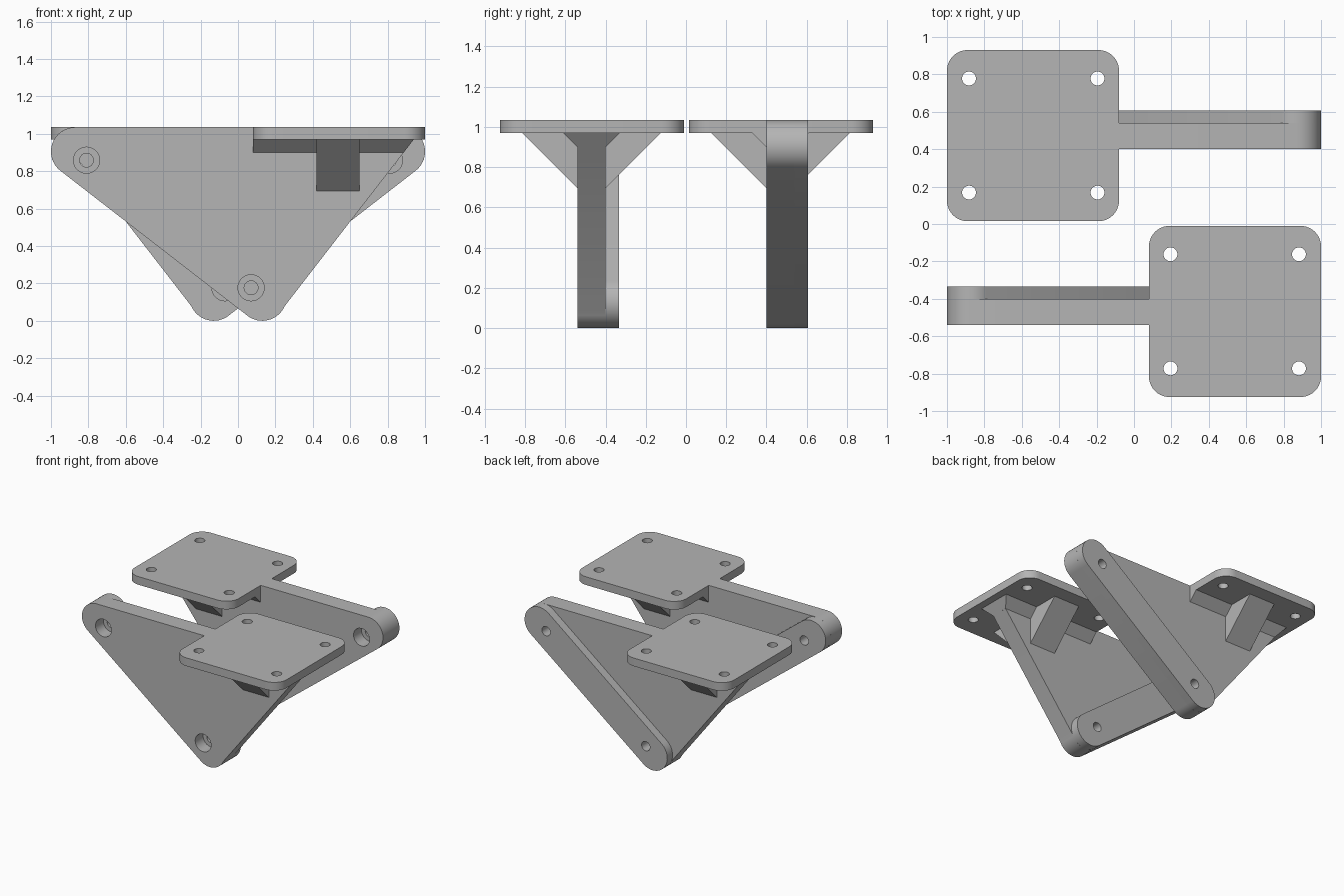
import bpy, bmesh, math
from mathutils import Vector

if "Cube" in bpy.data.objects:
    bpy.data.objects.remove(bpy.data.objects["Cube"])

grey = bpy.data.materials.new("plain_grey")
grey.diffuse_color = (0.46, 0.46, 0.46, 1)
grey.use_nodes = True
grey.node_tree.nodes["Principled BSDF"].inputs["Base Color"].default_value = grey.diffuse_color

R = 0.13                      # radius of the rounded arm ends
A = Vector((-0.87, 0.905))    # upper arm end centre (x, z)
B = Vector((0.13, 0.13))      # lower arm end centre (x, z)
ALONG = (B - A).normalized()
SLOPE = math.atan2(ALONG.y, ALONG.x)
LOW = math.degrees(SLOPE) + 270   # direction square to the bar, pointing down


def arc(c, r, a0, a1, n=16):
    return [(c[0] + r * math.cos(math.radians(a0 + (a1 - a0) * i / n)),
             c[1] + r * math.sin(math.radians(a0 + (a1 - a0) * i / n)))
            for i in range(n + 1)]


def solid(name, first, second):
    """Loft between two matching outlines of 3D points."""
    bm = bmesh.new()
    a = [bm.verts.new(p) for p in first]
    b = [bm.verts.new(p) for p in second]
    bm.faces.new(a)
    bm.faces.new(b)
    for i in range(len(a)):
        j = (i + 1) % len(a)
        bm.faces.new((a[i], a[j], b[j], b[i]))
    bmesh.ops.recalc_face_normals(bm, faces=bm.faces)
    me = bpy.data.meshes.new(name)
    bm.to_mesh(me)
    bm.free()
    me.materials.append(grey)
    ob = bpy.data.objects.new(name, me)
    bpy.context.collection.objects.link(ob)
    return ob


def cut(ob, cutters):
    bpy.context.view_layer.objects.active = ob
    for c in cutters:
        m = ob.modifiers.new("hole", 'BOOLEAN')
        m.operation, m.solver, m.object = 'DIFFERENCE', 'EXACT', c
        bpy.ops.object.modifier_apply(modifier=m.name)
        bpy.data.objects.remove(c)


def bracket(side, s, dy):
    def along_y(name, pts, y0, y1):
        return solid(side + name, [(s * x, y0 + dy, z) for x, z in pts],
                     [(s * x, y1 + dy, z) for x, z in pts])

    def along_z(name, pts, z0, z1):
        return solid(side + name, [(s * x, y + dy, z0) for x, y in pts],
                     [(s * x, y + dy, z1) for x, y in pts])

    def ring(c, r):
        return arc(c, r, 0, 360 - 360 / 32, 31)

    parts = []
    bolts = [A + ALONG * 0.076, B - ALONG * 0.076]

    # triangular web with counterbored bolt holes
    web = along_y("_web", arc(A, R, 90, LOW) + arc(B, R, LOW, LOW + 104)
                  + [(0.94, 0.97), (0.948, 0.98), (0.09, 0.98), (0.09, 1.035)],
                  -0.54, -0.40)
    cut(web, [along_y("_cutter", ring(b, 0.037), -0.6, -0.3) for b in bolts]
        + [along_y("_cutter", ring(b, 0.07), -0.6, -0.44) for b in bolts])

    # raised bar along the sloping edge
    bar = along_y("_bar", arc(A, R, LOW - 180, LOW) + arc(B, R, LOW, LOW + 180),
                  -0.40, -0.333)
    cut(bar, [along_y("_cutter", ring(b, 0.037), -0.6, -0.2) for b in bolts])

    # platform with four screw holes
    x0, x1, y0, y1, r = 0.08, 1.0, -0.925, -0.01, 0.11
    corners = [(x1 - r, y1 - r), (x0 + r, y1 - r), (x0 + r, y0 + r), (x1 - r, y0 + r)]
    outline = [p for i, c in enumerate(corners) for p in arc(c, r, 90 * i, 90 * i + 90, 10)]
    platform = along_z("_platform", outline, 0.97, 1.035)
    cut(platform, [along_z("_cutter", ring((x, y), 0.037), 0.9, 1.1)
                   for x in (0.195, 0.882) for y in (-0.162, -0.772)])

    # chamfered support along the top of the web
    chamfer = [(-0.54, 0.90), (-0.61, 0.97), (-0.33, 0.97), (-0.40, 0.90)]
    support = solid(side + "_support", [(s * 0.08, y + dy, z) for y, z in chamfer],
                    [(s * (0.94 + (z - 0.97) / 1.3), y + dy, z) for y, z in chamfer])

    # cross rib bracing the platform on both sides
    brace = [(-0.54, 0.695), (-0.815, 0.97), (-0.125, 0.97), (-0.40, 0.695)]
    rib = solid(side + "_rib", [(s * 0.42, y + dy, z) for y, z in brace],
                [(s * 0.65, y + dy, z) for y, z in brace])

    for ob in (web, bar, platform, support, rib):
        bpy.ops.object.select_all(action='DESELECT')
        ob.select_set(True)
        bpy.context.view_layer.objects.active = ob
        bpy.ops.object.shade_smooth_by_angle(angle=math.radians(30))


# two mirrored brackets standing one behind the other
bracket("front", 1, 0.0)
bracket("back", -1, 0.94)
